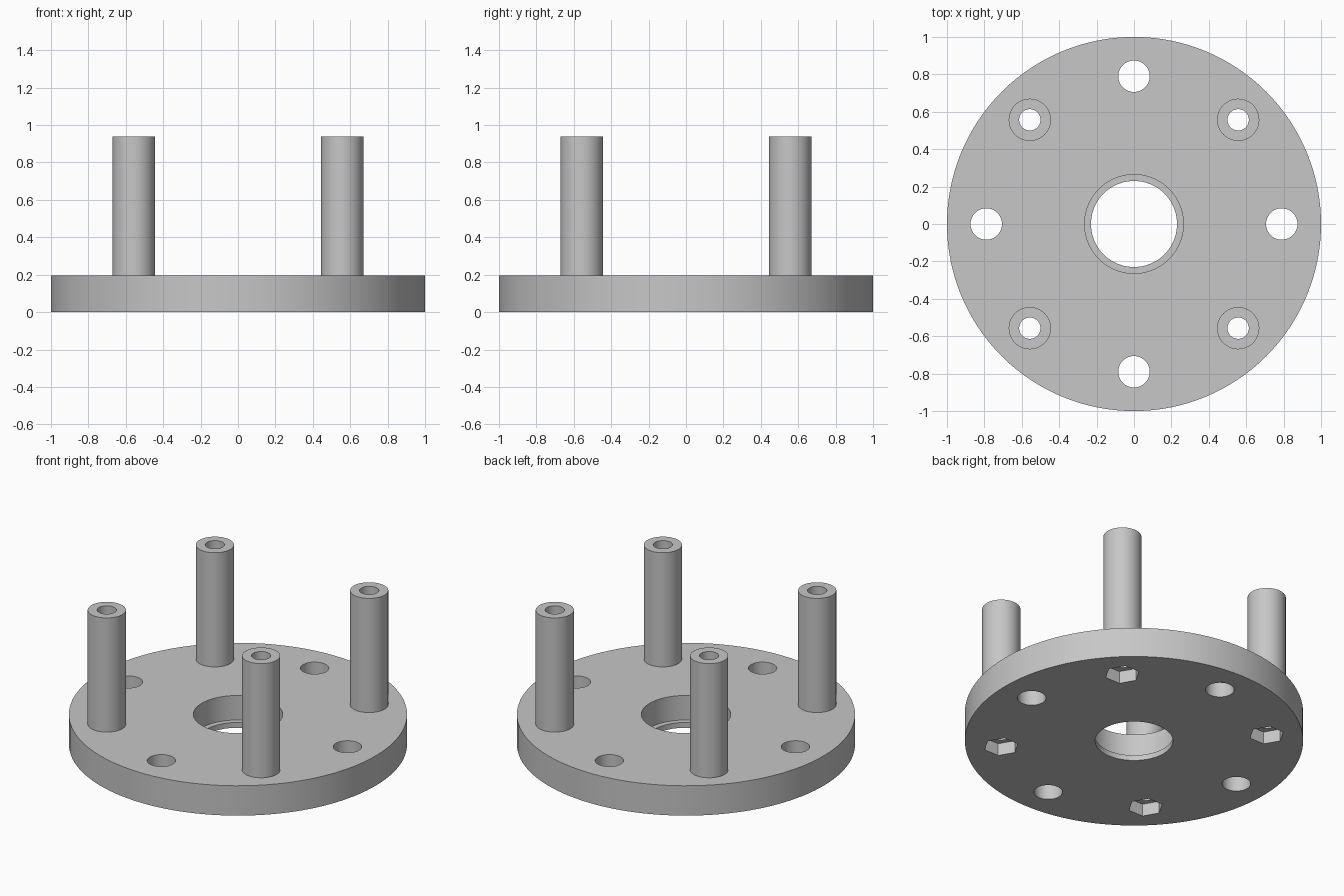
import bpy, bmesh, math

if "Cube" in bpy.data.objects:
    bpy.data.objects.remove(bpy.data.objects["Cube"], do_unlink=True)

THICK, TOP = 0.195, 0.94        # plate thickness, post top
POST, BOLT = 0.557, 0.79        # post offset in x and y, bolt hole offset
BORE = 0.057                    # screw bore radius

grey = bpy.data.materials.new("plain grey")
grey.use_nodes = True
colour = (0.57, 0.57, 0.57, 1)
grey.diffuse_color = colour
grey.node_tree.nodes["Principled BSDF"].inputs["Base Color"].default_value = colour


def lathe(name, profile, steps, location=(0, 0, 0)):
    """Spin a closed (radius, height) profile around z."""
    bm = bmesh.new()
    verts = [bm.verts.new((r, 0, z)) for r, z in profile]
    edges = [bm.edges.new((v, verts[i - 1])) for i, v in enumerate(verts)]
    bmesh.ops.spin(bm, geom=verts + edges, axis=(0, 0, 1), cent=(0, 0, 0),
                   angle=math.tau, steps=steps)
    bmesh.ops.remove_doubles(bm, verts=bm.verts, dist=1e-4)
    bmesh.ops.recalc_face_normals(bm, faces=bm.faces)
    mesh = bpy.data.meshes.new(name)
    bm.to_mesh(mesh)
    bm.free()
    mesh.materials.append(grey)
    obj = bpy.data.objects.new(name, mesh)
    bpy.context.collection.objects.link(obj)
    obj.location = location
    return obj


def activate(obj):
    bpy.ops.object.select_all(action='DESELECT')
    obj.select_set(True)
    bpy.context.view_layer.objects.active = obj


def cut(obj, x, y, radius, z0, z1, sides):
    """Subtract an upright prism from the object."""
    bpy.ops.mesh.primitive_cylinder_add(vertices=sides, radius=radius, depth=z1 - z0,
                                        location=(x, y, (z0 + z1) / 2))
    cutter = bpy.context.object
    if sides == 6:  # turn the corners to point along x
        cutter.rotation_euler.z = math.pi / 6
    cutter.hide_render = True
    activate(obj)
    mod = obj.modifiers.new("cut", 'BOOLEAN')
    mod.operation, mod.solver, mod.object = 'DIFFERENCE', 'EXACT', cutter
    bpy.ops.object.modifier_apply(modifier=mod.name)
    bpy.data.objects.remove(cutter, do_unlink=True)


# Round plate with a stepped centre bore
lip = 0.035
plate = lathe("base_plate", [(0.23, 0), (1, 0), (1, THICK), (0.264, THICK),
                             (0.264, lip), (0.23, lip)], 128)

# Four bolt holes on the axes
for i in range(4):
    a = i * math.pi / 2
    cut(plate, BOLT * math.cos(a), BOLT * math.sin(a), 0.084, -0.1, 0.4, 48)

# Screw bores with hexagonal nut pockets below, and hollow posts above
posts = []
for side, sx in (("left", 1), ("right", -1)):
    for end, sy in (("front", -1), ("back", 1)):
        x, y = sx * POST, sy * POST
        cut(plate, x, y, BORE, -0.1, 0.4, 48)
        cut(plate, x, y, 0.104, -0.1, 0.08, 6)
        posts.append(lathe(f"{end}_{side}_post",
                           [(BORE, THICK), (0.113, THICK), (0.113, TOP), (BORE, TOP)],
                           48, (x, y, 0)))

for obj in [plate] + posts:
    activate(obj)
    bpy.ops.object.shade_smooth_by_angle(angle=math.radians(30))
